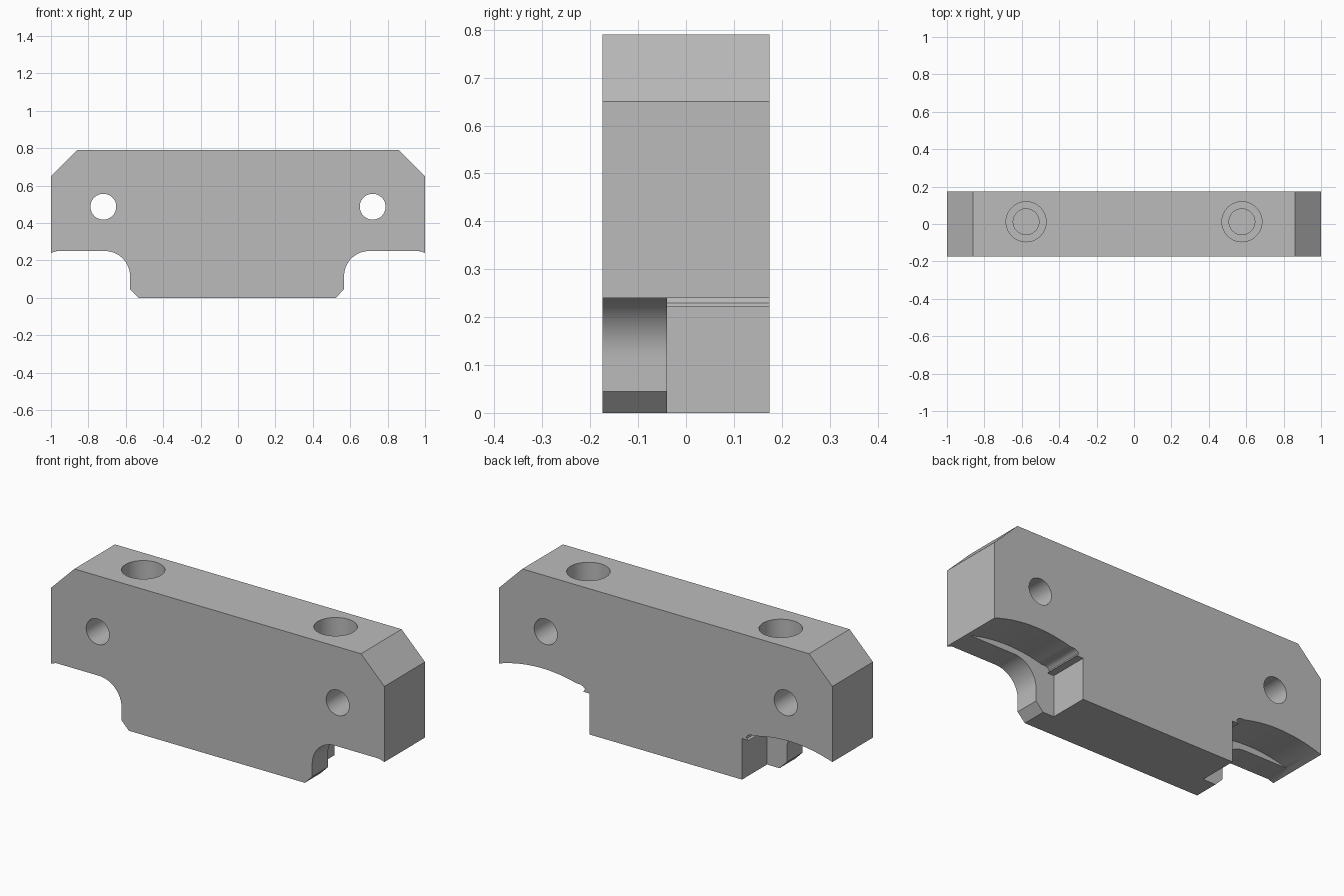
import bpy, bmesh, math

if "Cube" in bpy.data.objects:
    bpy.data.objects.remove(bpy.data.objects["Cube"], do_unlink=True)

HALF_DEPTH = 0.174
STEP_Y = -0.04      # where the front relief meets the back relief
OVER = 0.1          # cutter overshoot

steel = bpy.data.materials.new("plain grey")
steel.use_nodes = True
grey = (0.5, 0.5, 0.5, 1)
steel.diffuse_color = grey
steel.node_tree.nodes["Principled BSDF"].inputs["Base Color"].default_value = grey


def extrude_profile(name, points, y0, y1):
    """Solid made from an (x, z) outline swept from y0 to y1."""
    bm = bmesh.new()
    face = bm.faces.new([bm.verts.new((x, y0, z)) for x, z in points])
    swept = bmesh.ops.extrude_face_region(bm, geom=[face])
    verts = [g for g in swept["geom"] if isinstance(g, bmesh.types.BMVert)]
    bmesh.ops.translate(bm, verts=verts, vec=(0, y1 - y0, 0))
    bmesh.ops.recalc_face_normals(bm, faces=bm.faces)
    mesh = bpy.data.meshes.new(name)
    bm.to_mesh(mesh)
    bm.free()
    mesh.materials.append(steel)
    obj = bpy.data.objects.new(name, mesh)
    bpy.context.collection.objects.link(obj)
    return obj


def drill(name, location, radius, depth, rotation=(0, 0, 0)):
    bpy.ops.mesh.primitive_cylinder_add(vertices=64, radius=radius, depth=depth,
                                        location=location, rotation=rotation)
    obj = bpy.context.object
    obj.name = name
    obj.data.materials.append(steel)
    return obj


def cut(target, cutter):
    cutter.hide_render = True
    mod = target.modifiers.new("cut", "BOOLEAN")
    mod.operation = "DIFFERENCE"
    mod.solver = "EXACT"
    mod.object = cutter
    bpy.context.view_layer.objects.active = target
    bpy.ops.object.modifier_apply(modifier=mod.name)
    bpy.data.objects.remove(cutter, do_unlink=True)


# Main bar with two chamfered top corners
body = extrude_profile("clamp_block", [
    (-1, 0), (1, 0), (1, 0.65), (0.86, 0.79), (-0.86, 0.79), (-1, 0.65)],
    -HALF_DEPTH, HALF_DEPTH)


def front_relief(foot):
    """Chamfered foot, rounded inner corner and flat underside."""
    pts = [(foot - 0.142, -OVER), (foot, 0.045), (foot, 0.115)]
    r = 0.135
    for i in range(1, 17):
        a = math.pi - i * math.pi / 32
        pts.append((foot + r + r * math.cos(a), 0.115 + r * math.sin(a)))
    return pts + [(0.968, 0.25), (1, 0.24), (1.03, 0.23), (1.1, -OVER)]


def back_relief():
    """Upright wall, small lip and shallow arched underside."""
    pts = [(0.458, -OVER), (0.458, 0.222), (0.497, 0.222),
           (0.487, 0.23), (0.485, 0.24), (0.495, 0.25), (0.51, 0.256)]
    for i in range(25):
        x = 0.535 + i * 0.495 / 24
        pts.append((x, 0.283 - 0.043 * ((x - 0.74) / 0.26) ** 2))
    return pts + [(1.1, -OVER)]


for side in (-1, 1):
    def mirrored(points):
        return [(side * x, z) for x, z in points]

    # Undercuts beneath each arm
    foot = 0.567 if side > 0 else 0.577
    cut(body, extrude_profile("front_cutter", mirrored(front_relief(foot)),
                              -HALF_DEPTH - OVER, STEP_Y))
    cut(body, extrude_profile("back_cutter", mirrored(back_relief()),
                              STEP_Y, HALF_DEPTH + OVER))

    # Cross hole through the depth
    cut(body, drill("cross_drill", (side * 0.72, 0, 0.487), 0.069, 1,
                    (math.pi / 2, 0, 0)))

    # Counterbored screw hole from the top
    cut(body, drill("bore_drill", (side * 0.577, 0.012, 0.79), 0.107, 0.36))
    cut(body, drill("screw_drill", (side * 0.577, 0.012, 0.6), 0.069, 0.5))

# Smooth curved walls while keeping machined edges crisp
bpy.ops.object.select_all(action="DESELECT")
body.select_set(True)
bpy.context.view_layer.objects.active = body
bpy.ops.object.shade_smooth_by_angle(angle=math.radians(25))
